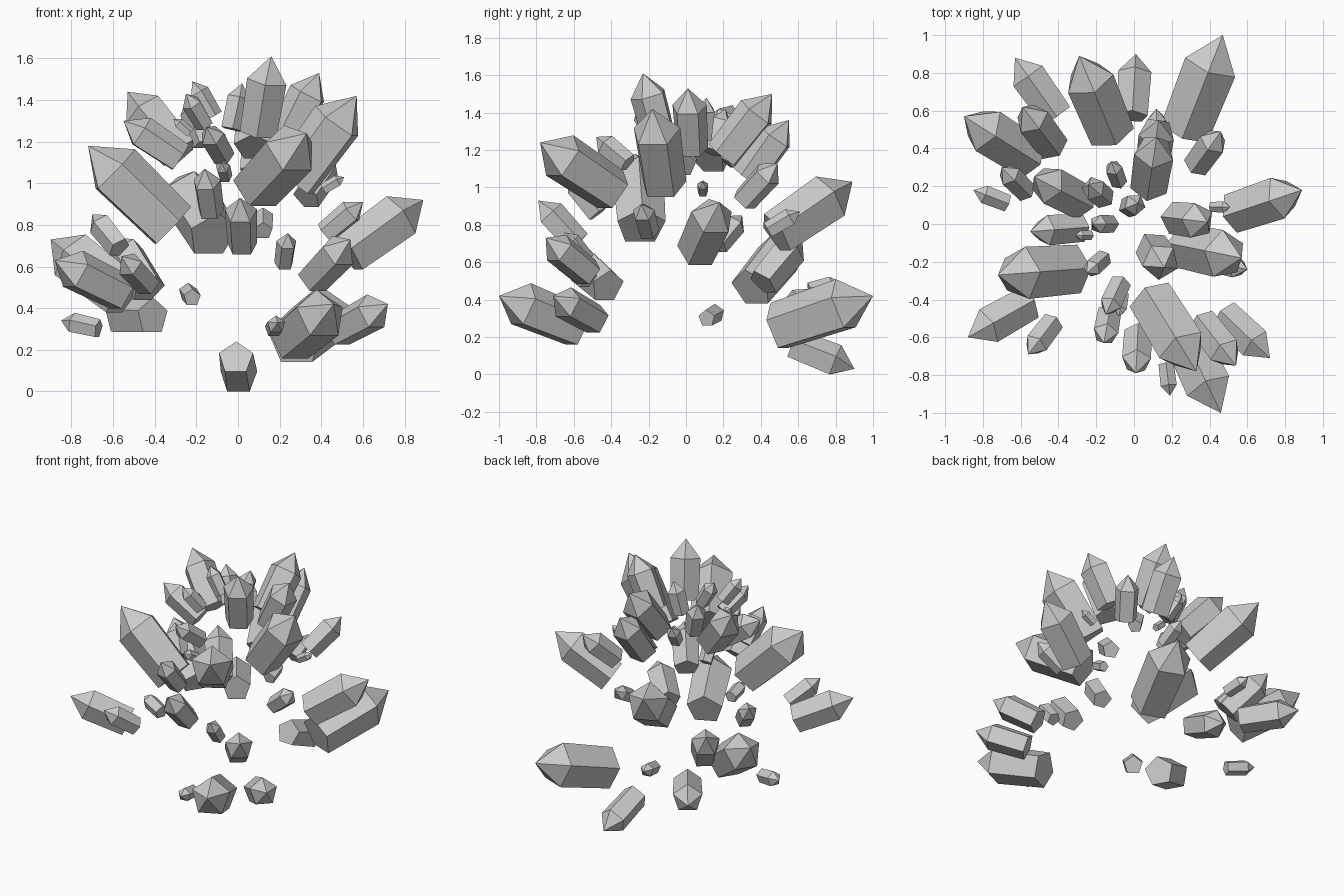
import bpy, bmesh, math
from mathutils import Vector


def crystal(name, base, tip):
    """Five-sided prism with a pyramid point; thickness follows its length."""
    base, tip = Vector(base), Vector(tip)
    axis = tip - base
    length = axis.length
    bm = bmesh.new()
    rings = []
    for height, radius in ((0, 0.242), (0.69, 0.26)):
        ring = []
        for i in range(5):
            a = math.pi / 2 + i * math.tau / 5
            ring.append(bm.verts.new((radius * length * math.cos(a),
                                      radius * length * math.sin(a),
                                      height * length)))
        rings.append(ring)
    point = bm.verts.new((0, 0, length))
    low, high = rings
    bm.faces.new(low[::-1])
    for i in range(5):
        j = (i + 1) % 5
        bm.faces.new((low[i], low[j], high[j], high[i]))
        bm.faces.new((high[i], high[j], point))
    mesh = bpy.data.meshes.new(name)
    bm.to_mesh(mesh)
    bm.free()
    ob = bpy.data.objects.new(name, mesh)
    bpy.context.collection.objects.link(ob)
    ob.rotation_mode = 'QUATERNION'
    ob.rotation_quaternion = axis.to_track_quat('Z', 'Y')
    ob.location = base


def cluster(name, pairs):
    for n, (base, tip) in enumerate(pairs, 1):
        crystal(f"{name}_crystal_{n}", base, tip)


# crystals pointing backwards
cluster("back", [
    ((.27, .49, .25), (.47, 1.0, .42)),
    ((-.12, .48, .75), (-.29, .89, 1.03)),
    ((-.01, .57, .16), (.01, .90, .03)),
    ((-.41, .57, .36), (-.63, .88, .37)),
    ((-.43, .41, .49), (-.59, .62, .74)),
    ((.12, .44, .77), (.12, .61, .87)),
    ((-.22, .66, .45), (-.25, .83, .49)),
    ((.33, .31, .93), (.46, .49, 1.13)),
    ((.10, .33, 1.05), (.13, .55, 1.36)),
])

# crystals pointing forwards
cluster("front", [
    ((.09, -.39, .98), (.33, -.78, 1.24)),
    ((.36, -.52, .54), (.54, -.75, .73)),
    ((.48, -.48, .29), (.72, -.71, .42)),
    ((.26, -.58, .25), (.46, -1.0, .42)),
    ((.02, -.58, .70), (.01, -.79, .93)),
    ((.17, -.74, .30), (.19, -.91, .33)),
    ((.22, -.53, .61), (.24, -.65, .76)),
    ((-.07, -.31, 1.13), (-.15, -.48, 1.27)),
    ((-.13, -.47, .86), (-.16, -.63, 1.07)),
    ((-.06, -.37, 1.03), (-.08, -.49, 1.10)),
])

# crystals pointing left
cluster("left", [
    ((-.55, .35, .46), (-.90, .57, .73)),
    ((-.57, .17, .69), (-.70, .30, .85)),
    ((-.43, -.52, .51), (-.56, -.69, .65)),
    ((-.56, -.42, .47), (-.88, -.60, .63)),
    ((-.32, -.24, .79), (-.72, -.27, 1.18)),
    ((-.67, .11, .30), (-.85, .18, .34)),
    ((-.28, -.02, 1.12), (-.55, -.04, 1.30)),
    ((-.28, .12, 1.14), (-.53, .25, 1.44)),
])

# crystals pointing right
cluster("right", [
    ((.53, .06, .66), (.89, .18, .92)),
    ((.41, .09, .97), (.51, .09, 1.03)),
    ((.27, -.12, 1.01), (.57, -.18, 1.42)),
    ((.42, -.20, .76), (.60, -.24, .91)),
])

# upright crystals around the crown
cluster("top", [
    ((.22, .03, 1.20), (.39, .01, 1.53)),
    ((.10, -.13, 1.24), (.16, -.23, 1.61)),
    ((.08, .20, 1.17), (.12, .46, 1.50)),
    ((-.16, -.18, 1.28), (-.25, -.26, 1.43)),
    ((-.12, .00, 1.32), (-.22, .00, 1.49)),
    ((-.23, -.06, 1.24), (-.31, -.06, 1.31)),
    ((-.16, .14, 1.19), (-.24, .21, 1.42)),
    ((-.08, .22, 1.13), (-.12, .33, 1.27)),
    ((-.03, .09, 1.26), (.02, .11, 1.48)),
])
